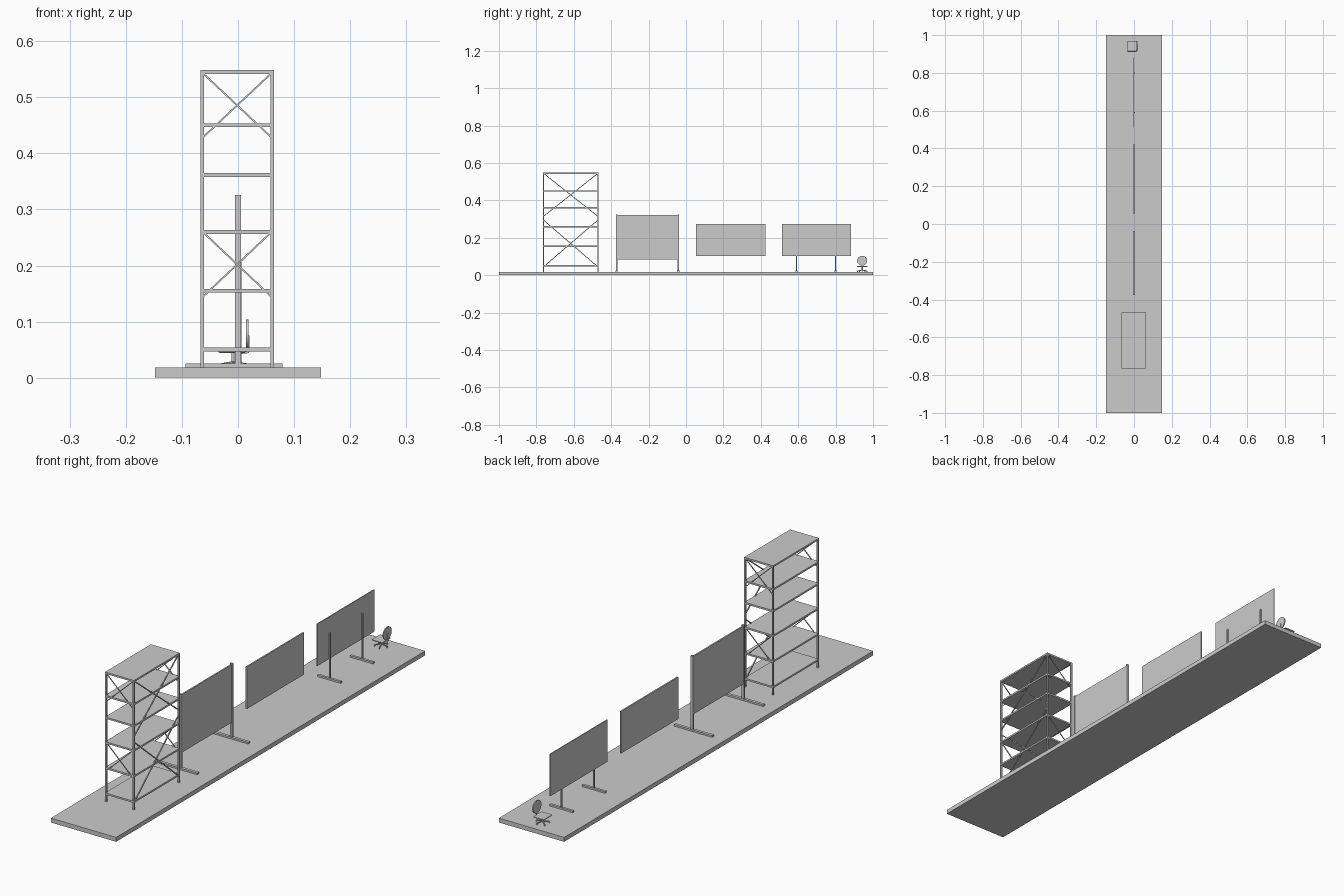
import bpy, math
from mathutils import Vector

if "Cube" in bpy.data.objects:
    bpy.data.objects.remove(bpy.data.objects["Cube"])

grey = bpy.data.materials.new("plain grey")
grey.diffuse_color = (0.6, 0.6, 0.6, 1)
grey.use_nodes = True
grey.node_tree.nodes["Principled BSDF"].inputs["Base Color"].default_value = grey.diffuse_color


def finish(ob, name):
    ob.name = name
    ob.data.materials.append(grey)
    return ob


def box(name, x0, x1, y0, y1, z0, z1, bevel=0, segs=3):
    bpy.ops.mesh.primitive_cube_add(size=1, location=((x0+x1)/2, (y0+y1)/2, (z0+z1)/2))
    ob = bpy.context.object
    ob.scale = (x1-x0, y1-y0, z1-z0)
    bpy.ops.object.transform_apply(location=False, rotation=False, scale=True)
    if bevel:
        m = ob.modifiers.new("bevel", 'BEVEL')
        m.width, m.segments = bevel, segs
    return finish(ob, name)


def bar(name, a, b, w, h):
    """Rectangular bar between two points."""
    a, b = Vector(a), Vector(b)
    d = b - a
    bpy.ops.mesh.primitive_cube_add(size=1, location=(a+b)/2)
    ob = bpy.context.object
    ob.scale = (w, h, d.length)
    ob.rotation_euler = d.to_track_quat('Z', 'Y').to_euler()
    return finish(ob, name)


def cyl(name, loc, r, h, n=16, rot=(0, 0, 0)):
    bpy.ops.mesh.primitive_cylinder_add(vertices=n, radius=r, depth=h, location=loc, rotation=rot)
    ob = finish(bpy.context.object, name)
    bpy.ops.object.shade_smooth_by_angle()
    return ob


# floor slab
T = 0.018
box("floor_slab", -0.148, 0.148, -1, 1, 0, T)

# shelving rack
X0, X1, Y0, Y1 = -0.067, 0.064, -0.765, -0.468
W = 0.006
for x in (X0, X1-W):
    for y in (Y0, Y1-W):
        box("rack_post", x, x+W, y, y+W, T, 0.548)
for z in (0.050, 0.155, 0.260, 0.361, 0.450, 0.545):
    box("rack_shelf", X0, X1, Y0, Y1, z-0.0035, z+0.0035)
xa, xb, ya, yb = X0+W/2, X1-W/2, Y0+W/2, Y1-W/2
# cross braces on both ends
for y in (ya, yb):
    for zl, zh in ((0.427, 0.544), (0.143, 0.261)):
        bar("end_brace", (xa, y, zl), (xb, y, zh), 0.003, 0.003)
        bar("end_brace", (xa, y, zh), (xb, y, zl), 0.003, 0.003)
# cross braces along one long side
for zl, zh in ((0.315, 0.545), (0.045, 0.295)):
    bar("side_brace", (xb, ya, zl), (xb, yb, zh), 0.004, 0.004)
    bar("side_brace", (xb, ya, zh), (xb, yb, zl), 0.004, 0.004)

# large framed board on end posts
box("large_board", -0.003, 0.003, -0.372, -0.040, 0.085, 0.322)
for y in (-0.375, -0.045):
    box("large_board_post", -0.005, 0.005, y, y+0.008, T, 0.326)
    box("large_board_foot", -0.094, 0.079, y-0.002, y+0.010, T, 0.025)

# wall board without legs
box("hanging_board", -0.003, 0.003, 0.054, 0.424, 0.103, 0.275)

# board with two legs behind
box("legged_board", -0.003, 0.001, 0.512, 0.881, 0.103, 0.275)
for y in (0.591, 0.800):
    box("board_leg", 0.001, 0.006, y-0.003, y+0.003, T, 0.210)
    box("board_foot", -0.050, 0.055, y-0.005, y+0.005, T, 0.025)

# office chair
cx, cy = -0.009, 0.942
seat = box("chair_seat", -0.035, 0.014, cy-0.028, cy+0.028, 0.0445, 0.049, 0.002, 2)
cyl("chair_column", (cx, cy, 0.036), 0.003, 0.020, 12)
for i in range(5):
    a = math.tau*i/5
    tip = (cx+0.026*math.cos(a), cy+0.026*math.sin(a))
    bar("chair_base_arm", (cx, cy, 0.028), (*tip, 0.024), 0.004, 0.003)
    cyl("chair_caster", (*tip, 0.021), 0.003, 0.004, 10, (math.pi/2, 0, a))
bar("back_bracket", (0.004, cy, 0.045), (0.019, cy, 0.047), 0.003, 0.006)
bar("back_support", (0.019, cy, 0.046), (0.019, cy, 0.075), 0.003, 0.006)
back = cyl("chair_back", (0.0165, cy, 0.078), 1, 1, 24, (0, math.pi/2, 0))
back.scale = (0.026, 0.027, 0.004)
